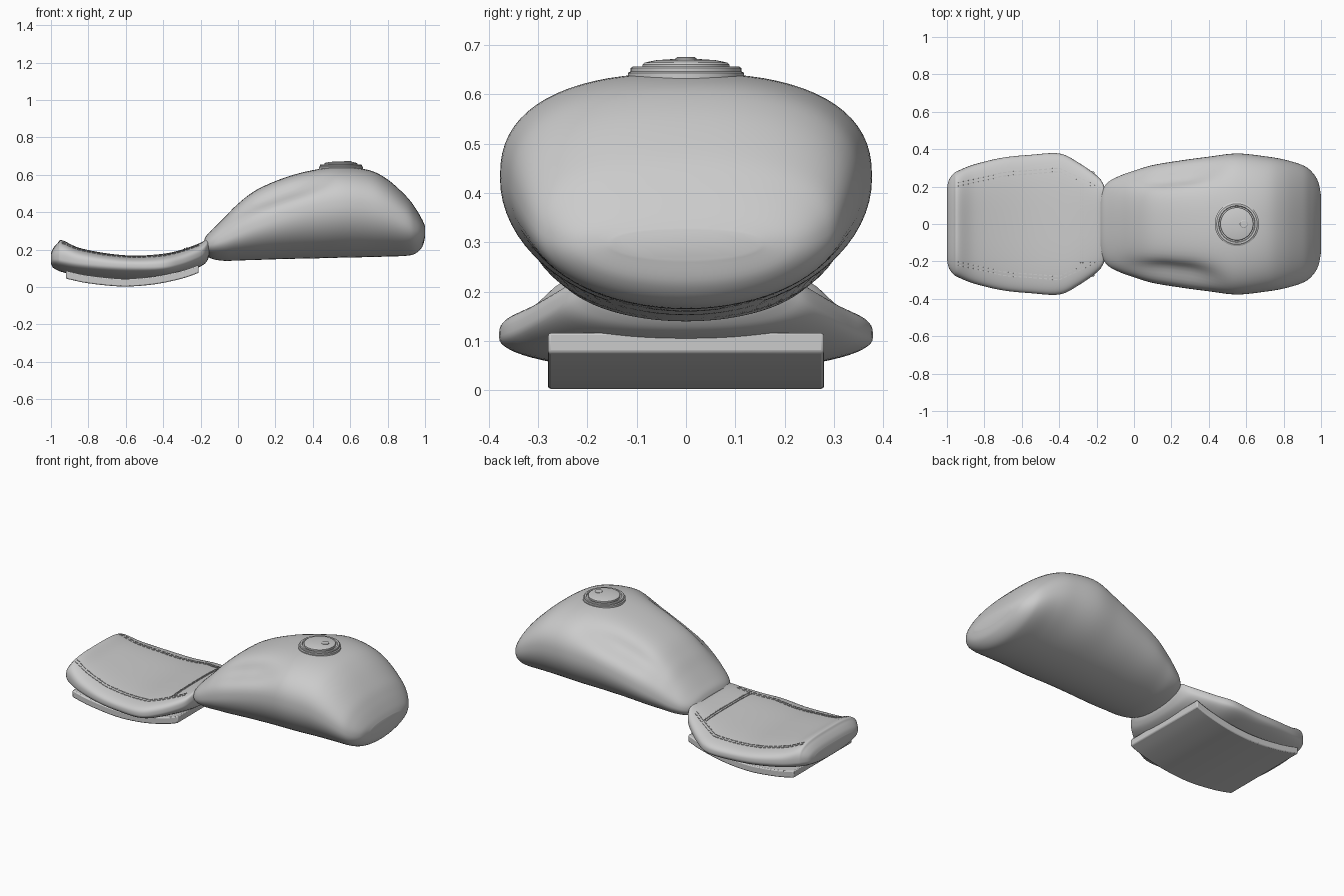
import bpy, bmesh, math
from mathutils import Vector
from mathutils.bvhtree import BVHTree

if "Cube" in bpy.data.objects:
    bpy.data.objects.remove(bpy.data.objects["Cube"])

grey = bpy.data.materials.new("light grey")
grey.use_nodes = True
grey.diffuse_color = (0.6, 0.6, 0.6, 1)
grey.node_tree.nodes["Principled BSDF"].inputs["Base Color"].default_value = grey.diffuse_color


def finish(bm, name, angle=40):
    bmesh.ops.recalc_face_normals(bm, faces=bm.faces)
    mesh = bpy.data.meshes.new(name)
    bm.to_mesh(mesh)
    bm.free()
    mesh.materials.append(grey)
    ob = bpy.data.objects.new(name, mesh)
    bpy.context.collection.objects.link(ob)
    bpy.ops.object.select_all(action="DESELECT")
    ob.select_set(True)
    bpy.context.view_layer.objects.active = ob
    bpy.ops.object.shade_smooth_by_angle(angle=math.radians(angle))
    return ob


def spline(keys, steps):
    """Smooth path of values passing through all keys."""
    pts = [keys[0]] + list(keys) + [keys[-1]]
    out = []
    for a, b, c, d in zip(pts, pts[1:], pts[2:], pts[3:]):
        for i in range(steps):
            t = i / steps
            out.append([0.5 * (2 * q + (r - p) * t + (2 * p - 5 * q + 4 * r - s) * t * t
                               + (3 * q - p - 3 * r + s) * t ** 3)
                        for p, q, r, s in zip(a, b, c, d)])
    return out + [list(keys[-1])]


def loft(keys, up, low, shape=None, steps=6, count=72):
    """Skin of rounded sections; a key is x, bottom, widest height, top, half width."""
    bm = bmesh.new()
    rings = []
    for x, bot, mid, top, half in spline(keys, steps):
        ring = []
        for i in range(count):
            a = math.tau * i / count
            c, s = math.cos(a), math.sin(a)
            n = up if s > 0 else low
            y = math.copysign(abs(c) ** (2 / n), c) * half
            h = abs(s) ** (2 / n)
            z = mid + h * ((top - mid) if s > 0 else (bot - mid))
            if shape:
                y, z = shape(x, y, z, a)
            ring.append(bm.verts.new((x, y, z)))
        rings.append(ring)
    for r, q in zip(rings, rings[1:]):
        for i in range(count):
            j = (i + 1) % count
            bm.faces.new((r[i], r[j], q[j], q[i]))
    bm.faces.new(rings[0])
    bm.faces.new(rings[-1])
    return bm


def smooth(a, b, x):
    t = min(max((x - a) / (b - a), 0), 1)
    return t * t * (3 - 2 * t)


# Fuel tank with a knee scoop on each upper side
def knee_scoop(x, y, z, a):
    lift = math.asin(min(max(math.sin(a), -1), 1))
    depth = 0.04 * smooth(-0.12, 0.2, x) * (1 - smooth(0.28, 0.55, x))
    depth *= math.exp(-((lift - 0.68) / 0.3) ** 2)
    return y - math.copysign(depth, y), z - depth * 0.6


tank_keys = [
    (-0.18, 0.185, 0.22, 0.255, 0.14), (-0.165, 0.165, 0.22, 0.28, 0.19),
    (-0.13, 0.148, 0.23, 0.315, 0.23), (-0.07, 0.14, 0.25, 0.375, 0.26),
    (0.0, 0.142, 0.28, 0.445, 0.285), (0.1, 0.145, 0.32, 0.52, 0.315),
    (0.25, 0.15, 0.37, 0.585, 0.34), (0.4, 0.153, 0.41, 0.625, 0.36),
    (0.55, 0.157, 0.43, 0.643, 0.377), (0.7, 0.16, 0.42, 0.625, 0.362),
    (0.8, 0.163, 0.39, 0.575, 0.345), (0.9, 0.167, 0.34, 0.485, 0.315),
    (0.95, 0.18, 0.31, 0.42, 0.28), (0.985, 0.215, 0.295, 0.36, 0.225),
    (1.0, 0.265, 0.295, 0.325, 0.15)]
finish(loft(tank_keys, 2.45, 2.0, knee_scoop), "fuel_tank", 60)

# Seat cushion
seat_keys = [
    (-1.0, 0.125, 0.15, 0.18, 0.19), (-0.99, 0.105, 0.15, 0.205, 0.235),
    (-0.965, 0.09, 0.15, 0.235, 0.27), (-0.94, 0.08, 0.145, 0.25, 0.285),
    (-0.85, 0.06, 0.13, 0.21, 0.32), (-0.7, 0.045, 0.115, 0.18, 0.355),
    (-0.55, 0.038, 0.108, 0.168, 0.37), (-0.4, 0.047, 0.11, 0.178, 0.377),
    (-0.3, 0.072, 0.13, 0.2, 0.33), (-0.2, 0.11, 0.17, 0.237, 0.26),
    (-0.165, 0.14, 0.2, 0.258, 0.215), (-0.15, 0.18, 0.21, 0.25, 0.17)]
seat_bm = loft(seat_keys, 3.2, 2.2)
seat_surface = BVHTree.FromBMesh(seat_bm)
finish(seat_bm, "seat_cushion", 60)

# Curved pan under the seat
bm = bmesh.new()
pan_keys = [(-0.92, 0.045), (-0.8, 0.02), (-0.62, 0.003), (-0.45, 0.014),
            (-0.3, 0.045), (-0.21, 0.076)]
rings = []
for x, z in spline(pan_keys, 5):
    rings.append([bm.verts.new((x, y, z + h))
                  for y, h in ((-0.28, 0), (0.28, 0), (0.28, 0.042), (-0.28, 0.042))])
for r, q in zip(rings, rings[1:]):
    for i in range(4):
        j = (i + 1) % 4
        bm.faces.new((r[i], r[j], q[j], q[i]))
bm.faces.new(rings[0])
bm.faces.new(rings[-1])
pan = finish(bm, "seat_pan")
bevel = pan.modifiers.new("soft edges", "BEVEL")
bevel.width, bevel.segments = 0.006, 2


# Stitches follow the cushion surface
def on_seat(x, y):
    return seat_surface.ray_cast(Vector((x, y, 1)), Vector((0, 0, -1)))[0]


def stitch_row(bm, start, end, pitch, fill):
    start, end = Vector(start), Vector(end)
    total = max(1, round((end - start).length / pitch))
    for i in range(total):
        a = on_seat(*start.lerp(end, i / total))
        b = on_seat(*start.lerp(end, (i + fill) / total))
        if a is None or b is None:
            continue
        turn = (b - a).to_track_quat("X", "Z").to_matrix().to_4x4()
        turn.translation = (a + b) / 2
        made = bmesh.ops.create_cube(bm, size=1)["verts"]
        bmesh.ops.scale(bm, verts=made, vec=((b - a).length, 0.006, 0.006))
        bmesh.ops.transform(bm, verts=made, matrix=turn)


bm = bmesh.new()
edge = [(-0.94, 0.22), (-0.7, 0.275), (-0.4, 0.298), (-0.2, 0.205)]
for side in (-1, 1):
    for shift in (0, -0.018):
        for p, q in zip(edge, edge[1:]):
            stitch_row(bm, (p[0], side * (p[1] + shift)), (q[0], side * (q[1] + shift)), 0.028, 0.65)
for x in (-0.286, -0.274):
    stitch_row(bm, (x, -0.22), (x, 0.22), 0.016, 0.8)
finish(bm, "seat_stitching")


# Filler cap: turned flange, lid and lock
def lathe(name, x, profile, segments=64):
    bm = bmesh.new()
    verts = [bm.verts.new((r, 0, z)) for r, z in profile]
    edges = [bm.edges.new(pair) for pair in zip(verts, verts[1:])]
    bmesh.ops.spin(bm, geom=verts + edges, cent=(0, 0, 0), axis=(0, 0, 1),
                   angle=math.tau, steps=segments)
    bmesh.ops.remove_doubles(bm, verts=bm.verts, dist=0.0001)
    bmesh.ops.translate(bm, verts=bm.verts, vec=(x, 0, 0))
    return finish(bm, name, 30)


lathe("cap_flange", 0.55, [(0.118, 0.62), (0.118, 0.643), (0.112, 0.646), (0.112, 0.653),
                           (0.108, 0.656), (0.098, 0.656), (0.095, 0.65), (0.08, 0.65)])
lathe("cap_lid", 0.55, [(0.088, 0.64), (0.088, 0.66), (0.084, 0.664), (0.06, 0.669),
                        (0.03, 0.671), (0, 0.672)])
lathe("cap_lock", 0.587, [(0.021, 0.66), (0.021, 0.673), (0.018, 0.675), (0, 0.675)], 32)
